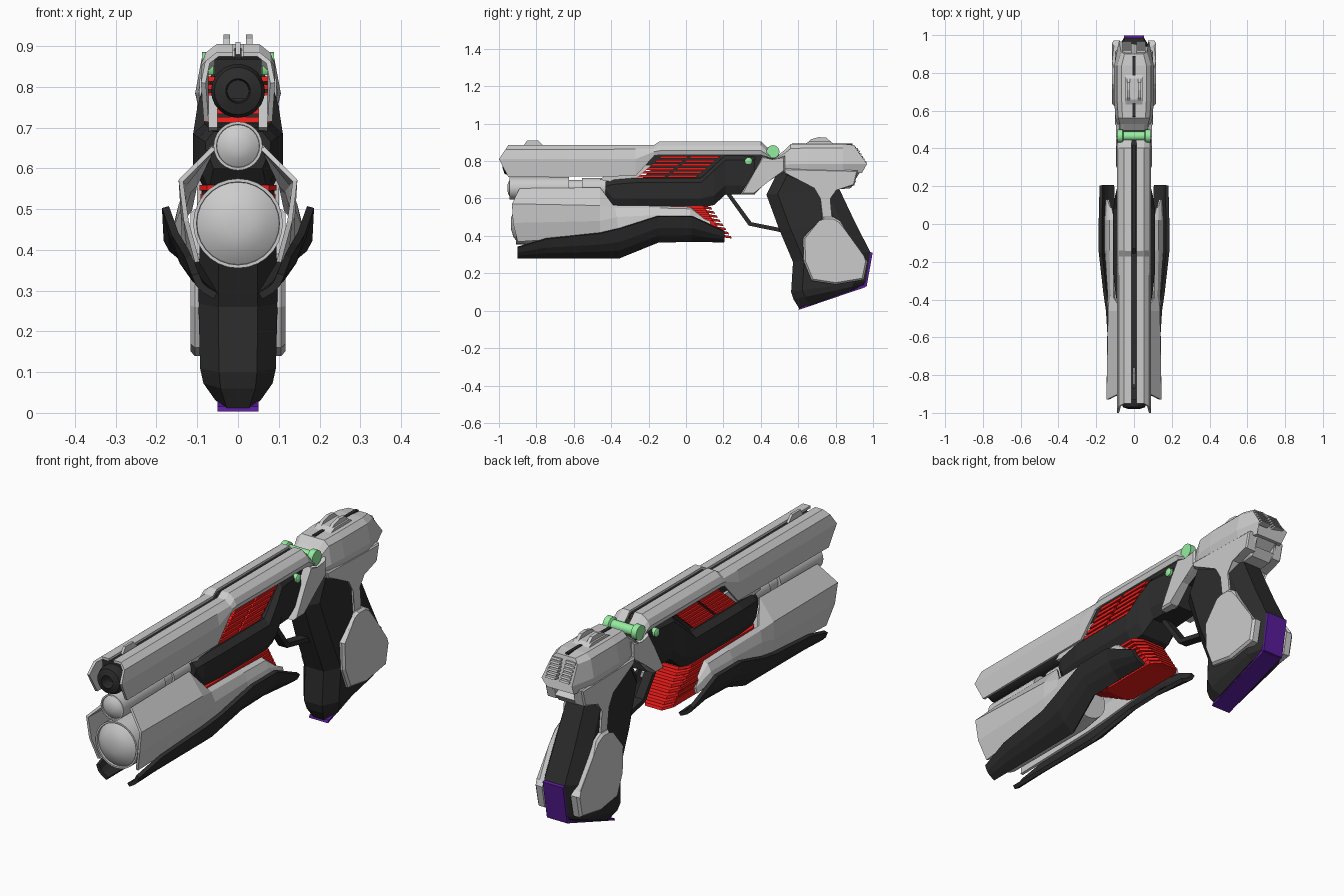
import bpy, bmesh
from math import sin, cos, pi


def colour(name, rgb):
    m = bpy.data.materials.new(name)
    m.diffuse_color = (*rgb, 1)
    return m


BLACK = colour("black", (.025, .025, .025))
RED = colour("red", (.85, .012, .01))
GREEN = colour("green", (.3, .85, .35))
PURPLE = colour("purple", (.1, .012, .32))


def finish(name, bm, mat=None, mirror=False, thick=0):
    bmesh.ops.recalc_face_normals(bm, faces=bm.faces)
    me = bpy.data.meshes.new(name)
    bm.to_mesh(me)
    bm.free()
    ob = bpy.data.objects.new(name, me)
    bpy.context.collection.objects.link(ob)
    if mat:
        me.materials.append(mat)
    if mirror:
        ob.modifiers.new("mirror", 'MIRROR')
    if thick:
        s = ob.modifiers.new("thickness", 'SOLIDIFY')
        s.thickness, s.offset = thick, 0
    return ob


def grid(bm, rows, ring):
    vs = [[bm.verts.new(p) for p in r] for r in rows]
    n = len(vs[0])
    for a, b in zip(vs, vs[1:]):
        for i in range(n if ring else n - 1):
            j = (i + 1) % n
            bm.faces.new((a[i], a[j], b[j], b[i]))
    return vs


def loft(name, rows, mat=None):
    """Solid through half sections (x > 0), mirrored into full rings."""
    bm = bmesh.new()
    vs = grid(bm, [r + [(-x, y, z) for x, y, z in reversed(r)] for r in rows], True)
    bm.faces.new(vs[0])
    bm.faces.new(vs[-1])
    return finish(name, bm, mat)


def shell(name, rows, thick, mat=None):
    """Thin sheet on both sides."""
    bm = bmesh.new()
    grid(bm, rows, False)
    return finish(name, bm, mat, True, thick)


def plate(name, pts, x0, x1, mat=None, mirror=True, bevel=0):
    """Side profile (y, z) pulled from x0 to x1."""
    bm = bmesh.new()
    vs = grid(bm, [[(x, y, z) for y, z in pts] for x in (x0, x1)], True)
    bm.faces.new(vs[0])
    f = bm.faces.new(vs[1])
    if bevel:
        bmesh.ops.bevel(bm, geom=list(f.edges), offset=bevel, segments=1, affect='EDGES')
    return finish(name, bm, mat, mirror)


def lathe(name, prof, y, z, mat=None, axis='Y', n=24):
    """Profile of (radius, distance) turned about the y or x axis."""
    bm = bmesh.new()
    rows = []
    for r, t in prof:
        c = [(r * cos(2 * pi * i / n), r * sin(2 * pi * i / n)) for i in range(n)]
        rows.append([(a, y + t, z + b) if axis == 'Y' else (t, y + a, z + b) for a, b in c])
    vs = grid(bm, rows, True)
    bm.faces.new(vs[0])
    bm.faces.new(vs[-1])
    ob = finish(name, bm, mat)
    bpy.context.view_layer.objects.active = ob
    ob.select_set(True)
    bpy.ops.object.shade_smooth_by_angle(angle=.6)
    ob.select_set(False)
    return ob


# slide cover with slanted nose and a dark groove along the top
rows = [[(.012, -.95, .88), (.05, -.95, .88), (.075, -.965, .86), (.085, -1, .81), (.078, -.95, .715)]]
for y, zt, zb in ((-.27, .88, .72), (-.17, .88, .83), (-.14, .90, .835), (.40, .90, .835), (.45, .85, .82)):
    rows.append([(.012, y, zt), (.05, y, zt), (.075, y, zt - .02),
                 (.085, y, max(.81, min(zb + .02, zt - .025))), (.078, y, zb)])
shell("slide_cover", rows, .012)
plate("slide_core", [(-.93, .77), (-.93, .868), (.42, .875), (.5, .83), (.5, .75)], -.058, .058, BLACK, False)
plate("slide_spine", [(-.17, .86), (-.13, .892), (.4, .892), (.44, .85)], -.008, .008, BLACK, False)
plate("under_slide_wedge", [(-.46, .70), (-.37, .78), (-.18, .78), (-.26, .71), (-.4, .69)], .05, .072)

# barrel and the two tubes below it
lathe("barrel", [(.06, .5), (.066, .48), (.066, .03), (.058, .01), (.03, 0), (.026, .06), (.015, .06)], -.98, .79, BLACK)
lathe("barrel_glow", [(.014, .05), (.014, .07)], -.98, .79, RED, n=12)
lathe("small_tube", [(.015, 0), (.035, .006), (.052, .018), (.053, .012), (.06, .012), (.06, .33),
                     (.045, .33), (.045, .40), (.055, .40), (.055, .58)], -.955, .655)
lathe("large_tube", [(.03, 0), (.07, .012), (.101, .035), (.102, .025), (.11, .025), (.11, .5),
                     (.095, .62)], -.935, .465, n=28)

# dark central body
rows = []
for y, zt, zb, w in ((-.43, .69, .60, .08), (-.39, .70, .55, .095), (-.27, .71, .55, .11),
                     (.08, .71, .55, .11), (.15, .775, .565, .1), (.21, .83, .62, .085), (.37, .83, .62, .07)):
    rows.append([(w * .75, y, zt), (w, y, zt - .025), (w, y, zb + .05), (w * .75, y, zb)])
loft("central_body", rows, BLACK)

# red cooling slats on the upper sides, split by a slanted gap, over a dark core
plate("upper_core", [(-.24, .70), (-.11, .83), (.2, .83), (.1, .70)], -.066, .066, BLACK, False)
for i in range(6):
    z = .713 + .02 * i
    s = .185 * (z - .71) / .12 * .75
    for a, b in ((-.265, -.12), (-.105, .05)):
        plate("upper_slat", [(a + s, z), (b + s, z), (b + s + .014, z + .013), (a + s + .014, z + .013)],
              -.08, .08, RED, False)

# red lower slats stepping back and down around a core
plate("lower_core", [(-.36, .555), (.10, .555), (.20, .40), (-.1, .40)], -.075, .075, RED, False)
for i in range(8):
    z, w = .546 - .022 * i, .095 - .003 * i
    a, b = -.40 + .04 * i, .135 + .015 * i
    loft("lower_slat", [[(w * .8, a, z + .013), (w * .8, a, z)], [(w, a + .03, z + .013), (w, a + .03, z)],
                        [(w, b - .04, z + .013), (w, b - .04, z)],
                        [(w * .6, b, z + .007), (w * .6, b + .005, z - .006)]], RED)

# grey shroud panels around the large tube
shell("lower_shroud", [
    [(.06, -.89, .65), (.14, -.93, .57), (.127, -.925, .47), (.1, -.9, .37)],
    [(.06, -.46, .655), (.132, -.46, .56), (.134, -.46, .48), (.12, -.46, .40)],
    [(.105, -.39, .56), (.12, -.38, .545), (.134, -.37, .5), (.132, -.36, .42)],
    [(.105, -.14, .555), (.125, -.14, .545), (.14, -.14, .51), (.15, -.14, .46)],
    [(.105, .02, .55), (.125, .02, .54), (.14, .02, .51), (.15, .02, .47)],
    [(.115, .08, .50), (.125, .09, .49), (.137, .13, .475), (.145, .13, .45)]], .012)

# black lower wings, flaring outward toward the back
rows = []
for y, zb, zt, xb, xt in ((-.9, .287, .34, .055, .105), (-.75, .287, .385, .055, .122), (-.46, .287, .415, .055, .14),
                          (-.355, .287, .44, .055, .155), (-.15, .37, .505, .105, .178), (.03, .375, .505, .105, .178),
                          (.205, .372, .425, .11, .174)):
    rows.append([(xb + (xt - xb) * u, y, zb + (zt - zb) * v) for u, v in ((0, 0), (.5, .27), (.8, .55), (1, 1))])
shell("lower_wing", rows, .018, BLACK)

# rear housing
H = [(.45, .80, .75, .08), (.53, .86, .745, .088), (.56, .89, .74, .098), (.65, .892, .74, .105), (.84, .892, .737, .105)]
rows = [[(w * .62, y, t), (w * .85, y, t - (t - b) * .15), (w, y, b + (t - b) * .3), (w * .9, y, b)] for y, t, b, w in H]
rows.append([(.05, .90, .885), (.068, .91, .865), (.08, .968, .785), (.07, .94, .735)])
loft("rear_housing", rows)
for i in range(6):
    y, z = .912 + .009 * i, .868 - .0145 * i
    plate("rear_rib", [(y - .02, z), (y + .006, z + .003), (y + .01, z - .005), (y - .02, z - .009)], .012, .062)
plate("rear_groove", [(.55, .87), (.57, .895), (.89, .895), (.89, .87)], -.008, .008, BLACK, False)
plate("tang", [(.72, .74), (.72, .66), (.83, .65), (.88, .655), (.91, .69), (.88, .705), (.93, .74)], 0, .065, bevel=.015)

# sights
plate("front_sight", [(-.87, .88), (-.85, .91), (-.79, .91), (-.76, .88)], -.006, .006, None, False)
plate("rear_sight_base", [(.62, .885), (.66, .905), (.77, .905), (.8, .885)], -.045, .045, None, False)
plate("rear_sight_prong", [(.64, .89), (.67, .917), (.71, .928), (.75, .925), (.79, .89)], .02, .036)

# green pins
lathe("large_pin", [(.024, -.088), (.035, -.088), (.035, -.06), (.024, -.055), (.024, .055),
                    (.035, .06), (.035, .088), (.024, .088)], .465, .85, GREEN, 'X', 16)
lathe("small_pin", [(.012, -.088), (.02, -.083), (.02, .083), (.012, .088)], .335, .80, GREEN, 'X', 14)

# frame bracket, neck and trigger guard
plate("frame_bracket", [(.41, .83), (.37, .75), (.29, .62), (.365, .62), (.44, .70), (.53, .745), (.53, .83), (.46, .80)],
      .05, .094, bevel=.008)
plate("neck", [(.52, .76), (.53, .73), (.69, .66), (.725, .60), (.73, .46), (.79, .46), (.765, .60), (.80, .65),
               (.90, .67), (.92, .75)], .05, .1, bevel=.006)
plate("trigger_guard", [(.21, .63), (.335, .455), (.53, .415), (.53, .437), (.35, .473), (.235, .63)],
      -.022, .022, BLACK, False)

# grip, its side plates and the coloured butt
rows = []
for yf, zf, yb, zb, w in ((.50, .76, .80, .76, .08), (.43, .62, .82, .65, .085), (.50, .43, .91, .46, .094),
                          (.572, .26, .985, .315, .097), (.562, .10, .965, .16, .093), (.575, .06, .96, .145, .085),
                          (.605, .012, .955, .133, .055)):
    rows.append([(w * .5, yf, zf), (w, yf + .06, zf + (zb - zf) * .15),
                 (w, yb - .07, zb - (zb - zf) * .2), (w * .55, yb, zb)])
loft("grip", rows, BLACK)
plate("grip_plate", [(.735, .50), (.72, .475), (.625, .39), (.63, .26), (.672, .16), (.80, .14), (.95, .165), (.972, .27),
                     (.945, .285), (.86, .42), (.825, .48), (.79, .50)], .075, .116, bevel=.01)
plate("butt_base", [(.602, .004), (.96, .126), (.955, .14), (.608, .016)], -.05, .05, PURPLE, False)
plate("butt_back", [(.955, .126), (.966, .13), (.998, .31), (.98, .315), (.95, .16)], -.053, .053, PURPLE, False)
